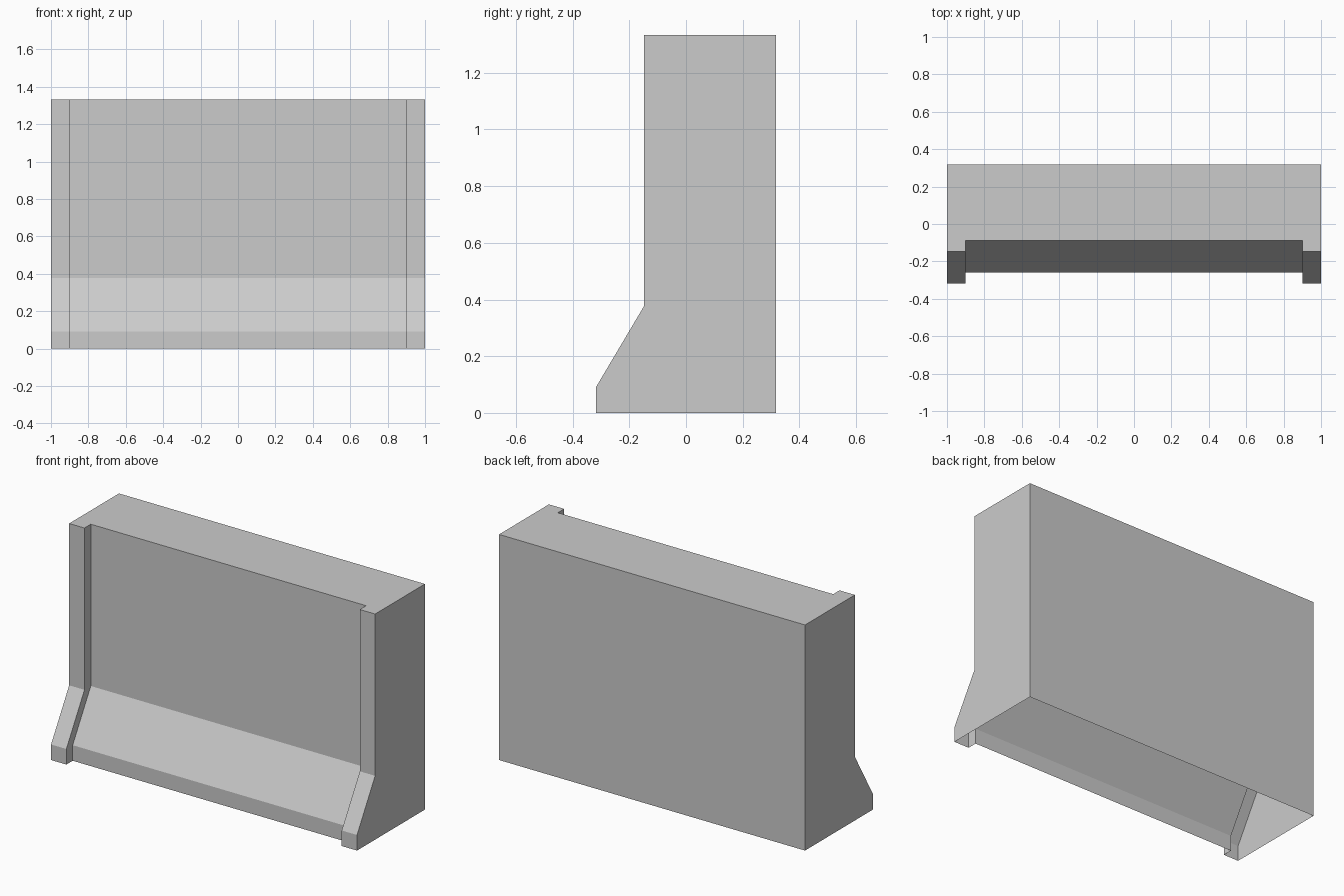
import bpy
import bmesh

if "Cube" in bpy.data.objects:
    bpy.data.objects.remove(bpy.data.objects["Cube"], do_unlink=True)

HEIGHT, BACK = 1.333, 0.317
FRONT, TOE = -0.148, -0.317      # upper wall face and foot face
SLOPE_TOP, SLOPE_BOTTOM = 0.377, 0.092
RECESS = 0.059                   # depth of the panel between the end ribs
HALF, RIB = 1.0, 0.9             # half length and inner edge of the ribs


def make_material(name, colour):
    mat = bpy.data.materials.new(name)
    mat.use_nodes = True
    mat.diffuse_color = colour
    mat.node_tree.nodes["Principled BSDF"].inputs["Base Color"].default_value = colour
    return mat


def section(bm, x, inset):
    """Wall cross-section at x, its front moved back by inset."""
    points = [(BACK, 0), (BACK, HEIGHT), (FRONT + inset, HEIGHT),
              (FRONT + inset, SLOPE_TOP), (TOE + inset, SLOPE_BOTTOM), (TOE + inset, 0)]
    return [bm.verts.new((x, y, z)) for y, z in points]


# Loft the sections along the wall; the underside stays open
bm = bmesh.new()
stations = [(-HALF, 0), (-RIB, 0), (-RIB, RECESS), (RIB, RECESS), (RIB, 0), (HALF, 0)]
rings = [section(bm, x, inset) for x, inset in stations]
for a, b in zip(rings, rings[1:]):
    for i in range(len(a) - 1):
        bm.faces.new((a[i], a[i + 1], b[i + 1], b[i]))

# End walls
bm.faces.new(rings[0])
bm.faces.new(rings[-1])

# Weld the shared corners and merge flat neighbours
bmesh.ops.remove_doubles(bm, verts=bm.verts[:], dist=0.0001)
bmesh.ops.dissolve_limit(bm, angle_limit=0.01, verts=bm.verts[:], edges=bm.edges[:])
bmesh.ops.recalc_face_normals(bm, faces=bm.faces[:])

mesh = bpy.data.meshes.new("barrier_wall")
bm.to_mesh(mesh)
bm.free()
mesh.materials.append(make_material("concrete_grey", (0.6, 0.6, 0.6, 1)))
wall = bpy.data.objects.new("barrier_wall", mesh)
bpy.context.collection.objects.link(wall)
